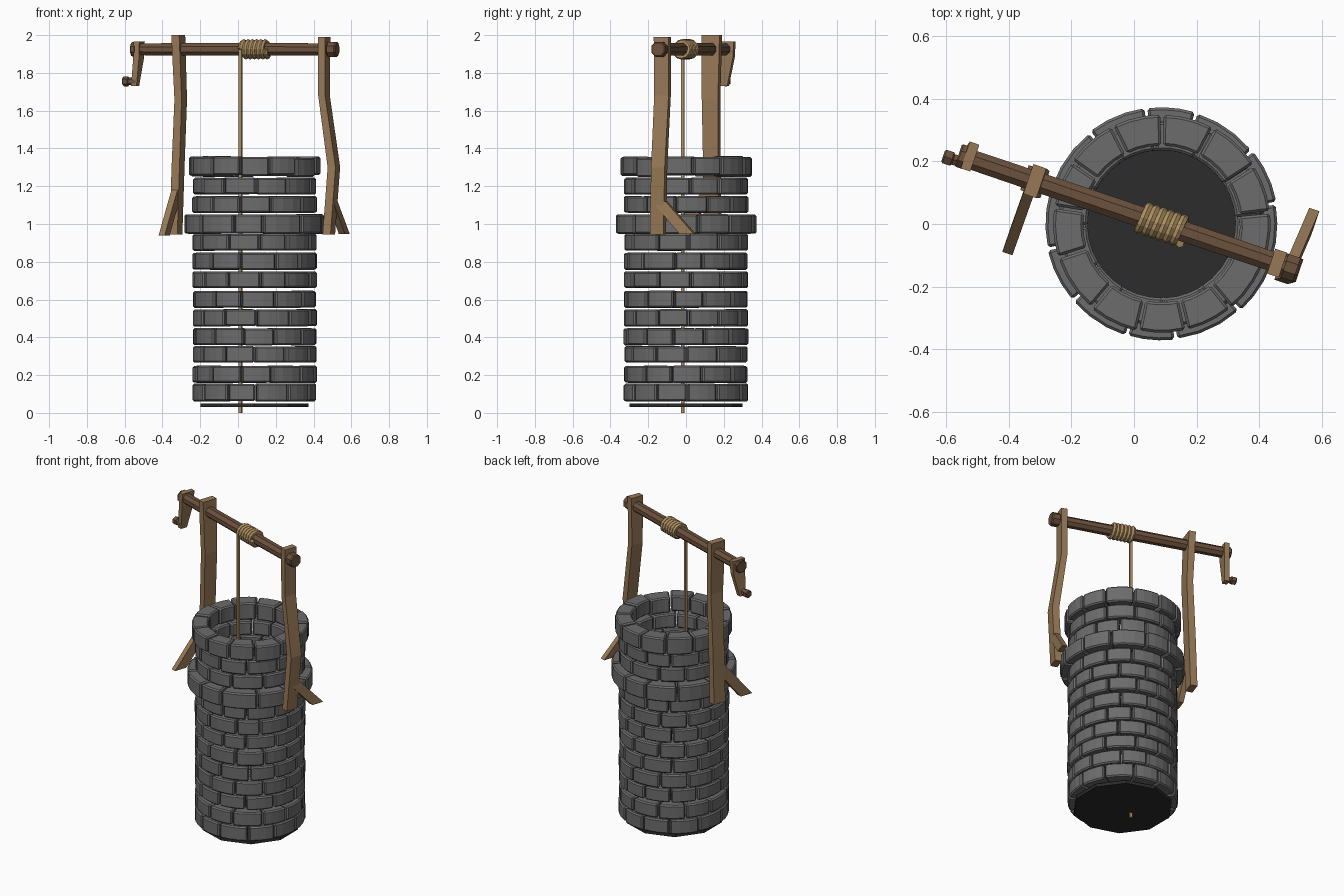
import bpy, bmesh, math, random
from mathutils import Vector, Matrix

if "Cube" in bpy.data.objects:
    bpy.data.objects.remove(bpy.data.objects["Cube"])

random.seed(4)
CX = 0.088                      # well centre on x
YAW = math.radians(-18.7)       # windlass direction
FRAME = Matrix.Translation((CX, 0, 0)) @ Matrix.Rotation(YAW, 4, 'Z')


def material(name, r, g, b):
    m = bpy.data.materials.new(name)
    m.diffuse_color = (r, g, b, 1)
    m.use_nodes = True
    m.node_tree.nodes["Principled BSDF"].inputs["Base Color"].default_value = m.diffuse_color
    return m


STONE = material("stone", 0.15, 0.15, 0.15)
DARK = material("dark_base", 0.025, 0.025, 0.025)
WOOD = material("light_wood", 0.31, 0.19, 0.095)
BROWN = material("brown_wood", 0.15, 0.083, 0.046)
ROPE = material("rope", 0.43, 0.28, 0.12)


def finish(bm, name, mat, matrix=None):
    bmesh.ops.recalc_face_normals(bm, faces=bm.faces)
    if matrix:
        bm.transform(matrix)
    me = bpy.data.meshes.new(name)
    bm.to_mesh(me)
    bm.free()
    me.materials.append(mat)
    ob = bpy.data.objects.new(name, me)
    bpy.context.collection.objects.link(ob)
    return ob


def bridge(bm, rings):
    """Skin a list of equal-sized vertex rings and cap both ends."""
    n = len(rings[0])
    for a, b in zip(rings, rings[1:]):
        for i in range(n):
            j = (i + 1) % n
            bm.faces.new((a[i], a[j], b[j], b[i]))
    bm.faces.new(rings[0])
    bm.faces.new(rings[-1])


def beam(name, sections, mat, bevel=0.004):
    """Loft rectangles (z, u, v, half_u, half_v) in the windlass frame."""
    bm = bmesh.new()
    rings = [[bm.verts.new((u + su * hu, v + sv * hv, z))
              for su, sv in ((-1, -1), (1, -1), (1, 1), (-1, 1))]
             for z, u, v, hu, hv in sections]
    bridge(bm, rings)
    if bevel:
        edges = [e for e in bm.edges if e.calc_face_angle(0) > 0.9]
        bmesh.ops.bevel(bm, geom=edges, offset=bevel, segments=1, affect='EDGES')
    return finish(bm, name, mat, FRAME)


def rod(name, profile, v, z, mat, sides=8):
    """Turned rod along the windlass: profile of (u, radius)."""
    bm = bmesh.new()
    rings = []
    for u, r in profile:
        rings.append([bm.verts.new((u, v + r * math.cos(t), z + r * math.sin(t)))
                      for t in (math.tau * (i + 0.5) / sides for i in range(sides))])
    bridge(bm, rings)
    return finish(bm, name, mat, FRAME)


def sweep(name, points, radius, sides, mat):
    """Tube along a path in the windlass frame."""
    bm = bmesh.new()
    rings = []
    pts = [Vector(p) for p in points]
    for i, p in enumerate(pts):
        t = (pts[min(i + 1, len(pts) - 1)] - pts[max(i - 1, 0)]).normalized()
        a = Vector((1, 0, 0))
        a = (a - t * a.dot(t)).normalized()
        b = t.cross(a)
        rings.append([bm.verts.new(p + radius * (a * math.cos(w) + b * math.sin(w)))
                      for w in (math.tau * (k + 0.5) / sides for k in range(sides))])
    bridge(bm, rings)
    return finish(bm, name, mat, FRAME)


def add_brick(bm, a0, a1, r0, r1, z0, z1):
    """Curved stone block with chamfered edges."""
    part = bmesh.new()
    rings = []
    for i in range(4):
        a = a0 + (a1 - a0) * i / 3
        c, s = math.cos(a), math.sin(a)
        rings.append([part.verts.new((r * c, r * s, z))
                      for r, z in ((r0, z0), (r1, z0), (r1, z1), (r0, z1))])
    bridge(part, rings)
    bmesh.ops.recalc_face_normals(part, faces=part.faces)
    edges = [e for e in part.edges if e.calc_face_angle(0) > 0.9]
    bmesh.ops.bevel(part, geom=edges, offset=0.008, segments=1, affect='EDGES')
    me = bpy.data.meshes.new("tmp")
    part.to_mesh(me)
    part.free()
    bm.from_mesh(me)
    bpy.data.meshes.remove(me)


def course(name, z0, z1, scale, phase, count=12, wobble=0.003):
    bm = bmesh.new()
    step = math.tau / count
    cuts = [phase + step * (i + random.uniform(-0.1, 0.1)) for i in range(count)]
    cuts.append(cuts[0] + math.tau)
    for a, b in zip(cuts, cuts[1:]):
        dr = random.uniform(-0.003, 0.003)
        add_brick(bm, a + 0.013, b - 0.013, 0.236 * scale, 0.328 * scale + dr,
                  z0 + random.uniform(0, wobble), z1 - random.uniform(0, wobble))
    finish(bm, name, STONE, Matrix.Translation((CX, 0, 0)))


# Stone courses of the shaft, collar and rim
shaft = [(0.06, 0.156), (0.158, 0.25), (0.265, 0.354), (0.357, 0.45), (0.457, 0.549),
         (0.556, 0.647), (0.66, 0.75), (0.757, 0.85), (0.857, 0.949),
         (1.057, 1.149), (1.155, 1.246)]
for i, (z0, z1) in enumerate(shaft):
    course(f"shaft_course_{i + 1}", z0, z1, 1.0, (i % 2) * math.pi / 12 + 0.05)
course("collar_course", 0.947, 1.052, 1.135, 0.17)
course("rim_course", 1.248, 1.36, 1.06, 0.12, 13, 0.012)

# Dark floor disc
bm = bmesh.new()
bmesh.ops.create_cone(bm, cap_ends=True, segments=10, radius1=0.3, radius2=0.3, depth=0.02,
                      matrix=Matrix.Translation((CX, 0, 0.04)))
finish(bm, "floor_disc", DARK)

# Bent posts and their braces
beam("left_post", [(0.945, -0.440, 0.0, 0.022, 0.042), (1.3, -0.428, 0.0, 0.022, 0.042),
                   (1.66, -0.413, 0.0, 0.020, 0.045), (2.0, -0.427, 0.0, 0.022, 0.050)], WOOD)
beam("right_post", [(0.945, 0.420, -0.015, 0.022, 0.038), (1.30, 0.443, 0.0, 0.022, 0.038),
                    (1.68, 0.388, 0.0, 0.019, 0.040), (1.99, 0.389, 0.0, 0.020, 0.042)], WOOD)
beam("left_brace", [(0.94, -0.436, -0.205, 0.017, 0.042),
                    (1.18, -0.433, -0.005, 0.017, 0.040)], WOOD, 0)
beam("right_brace", [(0.947, 0.447, 0.16, 0.017, 0.040),
                     (1.12, 0.434, 0.0, 0.017, 0.038)], WOOD, 0)

# Windlass axle with end caps, crank arm and handle
rod("axle", [(-0.675, 0.034), (-0.1, 0.036), (0.44, 0.034)], 0, 1.925, BROWN)
rod("axle_right_cap", [(0.415, 0.043), (0.455, 0.043), (0.462, 0.037)], 0, 1.925, BROWN)
rod("axle_left_cap", [(-0.685, 0.037), (-0.68, 0.041), (-0.66, 0.041)], 0, 1.925, BROWN)
beam("crank_arm", [(1.73, -0.664, -0.012, 0.015, 0.022), (1.88, -0.650, 0.005, 0.016, 0.042),
                   (1.965, -0.648, 0.008, 0.016, 0.045)], WOOD)
rod("crank_handle", [(-0.73, 0.021), (-0.725, 0.026), (-0.70, 0.026), (-0.695, 0.02),
                     (-0.655, 0.02)], -0.018, 1.755, BROWN, 6)

# Rope: hanging line and the coil round the axle
sweep("hanging_rope", [(-0.066, -0.040, 0), (-0.066, -0.040, 1.0), (-0.066, -0.040, 1.925)],
      0.011, 4, ROPE)
turns, seg, rad = 6, 12, 0.041
coil = []
for i in range(turns * seg + 1):
    w = math.pi - math.tau * i / seg
    coil.append((-0.066 + 0.142 * i / (turns * seg), rad * math.cos(w), 1.925 + rad * math.sin(w)))
sweep("rope_coil", coil, 0.0135, 6, ROPE)
